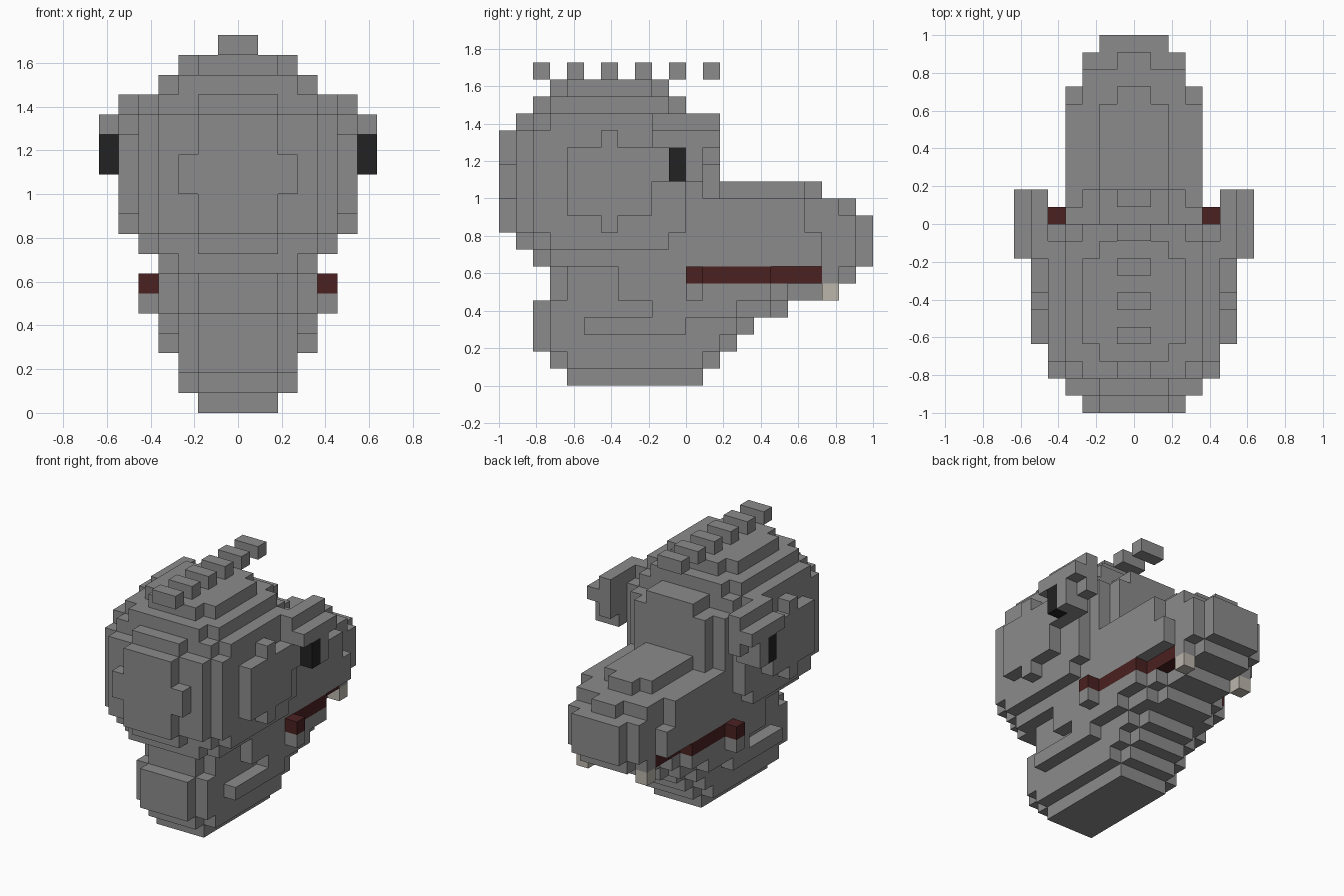
import bpy, bmesh
from itertools import product
from mathutils import Vector

if "Cube" in bpy.data.objects:
    bpy.data.objects.remove(bpy.data.objects["Cube"], do_unlink=True)

UNIT = 1 / 11  # edge length of one block


def make_material(name, colour):
    mat = bpy.data.materials.new(name)
    mat.use_nodes = True
    mat.diffuse_color = (*colour, 1)
    mat.node_tree.nodes["Principled BSDF"].inputs["Base Color"].default_value = (*colour, 1)
    return mat


grey = make_material("stone grey", (0.26, 0.26, 0.26))
black = make_material("eye black", (0.016, 0.016, 0.016))
red = make_material("mouth red", (0.07, 0.015, 0.015))
ivory = make_material("tooth ivory", (0.5, 0.47, 0.41))


def centred(half_width, *yz):
    """Box spanning both sides of the middle plane."""
    return (-half_width, half_width, *yz)


def mirrored(x0, x1, *yz):
    """The same box on the left and on the right."""
    return [(x0, x1, *yz), (-x1, -x0, *yz)]


def build_blocks(name, boxes, material):
    """Join integer boxes into one outer skin with merged flat faces."""
    cells = set()
    for x0, x1, y0, y1, z0, z1 in boxes:
        cells.update(product(range(x0, x1), range(y0, y1), range(z0, z1)))
    bm = bmesh.new()
    corners = {}

    def corner(point):
        key = tuple(point)
        if key not in corners:
            corners[key] = bm.verts.new(Vector(key) * UNIT)
        return corners[key]

    for cell in sorted(cells):
        for axis, side in product(range(3), (0, 1)):
            neighbour = list(cell)
            neighbour[axis] += 2 * side - 1
            if tuple(neighbour) in cells:
                continue
            u, v = (axis + 1) % 3, (axis + 2) % 3
            ring = []
            for du, dv in ((0, 0), (1, 0), (1, 1), (0, 1)):
                point = list(cell)
                point[axis] += side
                point[u] += du
                point[v] += dv
                ring.append(corner(point))
            bm.faces.new(ring if side else ring[::-1])
    bmesh.ops.dissolve_limit(bm, angle_limit=0.01, verts=bm.verts[:], edges=bm.edges[:])
    mesh = bpy.data.meshes.new(name)
    bm.to_mesh(mesh)
    bm.free()
    mesh.materials.append(material)
    obj = bpy.data.objects.new(name, mesh)
    bpy.context.collection.objects.link(obj)
    return obj


# Rounded skull, widest shells first
build_blocks("skull", [
    centred(6, -7, -2, 10, 14),
    centred(6, -5, -4, 9, 15),
    centred(5, -9, 0, 9, 15),
    centred(5, -8, -1, 8, 16),
    centred(4, -10, 0, 9, 15),
    centred(4, -9, 0, 8, 16),
    centred(4, -8, -1, 7, 17),
    centred(3, -10, 0, 9, 15),
    centred(2, -10, 0, 8, 16),
    centred(3, -9, 0, 7, 17),
    centred(3, -7, -2, 7, 18),
    centred(2, -8, -1, 7, 18),
    centred(2, -11, -9, 9, 15),
    centred(3, -11, -9, 11, 13),
], grey)

# Brow between the eyes
build_blocks("forehead", [
    centred(4, 0, 1, 11, 15),
    centred(3, 0, 2, 11, 15),
    centred(2, 0, 2, 11, 16),
], grey)

# Upper jaw and nose
build_blocks("snout", [
    centred(4, -2, 7, 7, 11),
    centred(4, 7, 8, 7, 9),
    centred(3, 0, 9, 7, 11),
    centred(3, 0, 10, 7, 10),
    centred(2, 0, 11, 7, 10),
    centred(1, 0, 10, 7, 11),
    centred(2, 0, 7, 11, 12),
    centred(1, 0, 8, 11, 12),
    centred(3, 8, 9, 6, 7),
    centred(2, 8, 10, 6, 7),
], grey)

# Neck, throat and stepped lower jaw
build_blocks("neck_and_jaw", [
    centred(2, -7, 1, 0, 1),
    centred(3, -7, 1, 1, 2),
    centred(2, -8, 2, 1, 2),
    centred(3, -8, 2, 2, 5),
    centred(2, -9, 3, 2, 5),
    centred(3, -8, 3, 3, 5),
    centred(2, 0, 4, 3, 4),
    centred(4, -6, 0, 3, 4),
    centred(4, -2, 3, 4, 5),
    centred(3, 0, 5, 4, 5),
    centred(2, 0, 6, 4, 5),
    centred(3, -7, 0, 5, 7),
    centred(2, -8, 0, 5, 7),
    centred(4, -4, 0, 5, 7),
    centred(4, 0, 5, 5, 6),
    centred(3, 0, 6, 5, 6),
    centred(2, 0, 8, 5, 6),
    centred(5, 0, 1, 5, 6),
], grey)

# Lip line with raised mouth corners
build_blocks("mouth", [
    centred(5, 0, 1, 6, 7),
    centred(4, 1, 5, 6, 7),
    centred(3, 5, 8, 6, 7),
], red)

# Paired parts
build_blocks("teeth", mirrored(2, 3, 8, 9, 5, 6), ivory)
build_blocks("pupils", mirrored(6, 7, -1, 0, 12, 14), black)
build_blocks("eyelids", mirrored(5, 6, -2, 2, 14, 16)
             + mirrored(6, 7, -2, 2, 14, 15), grey)
build_blocks("eye_sockets", mirrored(5, 6, -2, 1, 12, 14)
             + mirrored(6, 7, 0, 1, 12, 14)
             + mirrored(5, 6, 1, 2, 13, 14), grey)

# Row of crest blocks along the top
for i in range(6):
    y = 2 * i - 9
    build_blocks(f"crest_block_{i + 1}", [centred(1, y, y + 1, 18, 19)], grey)
